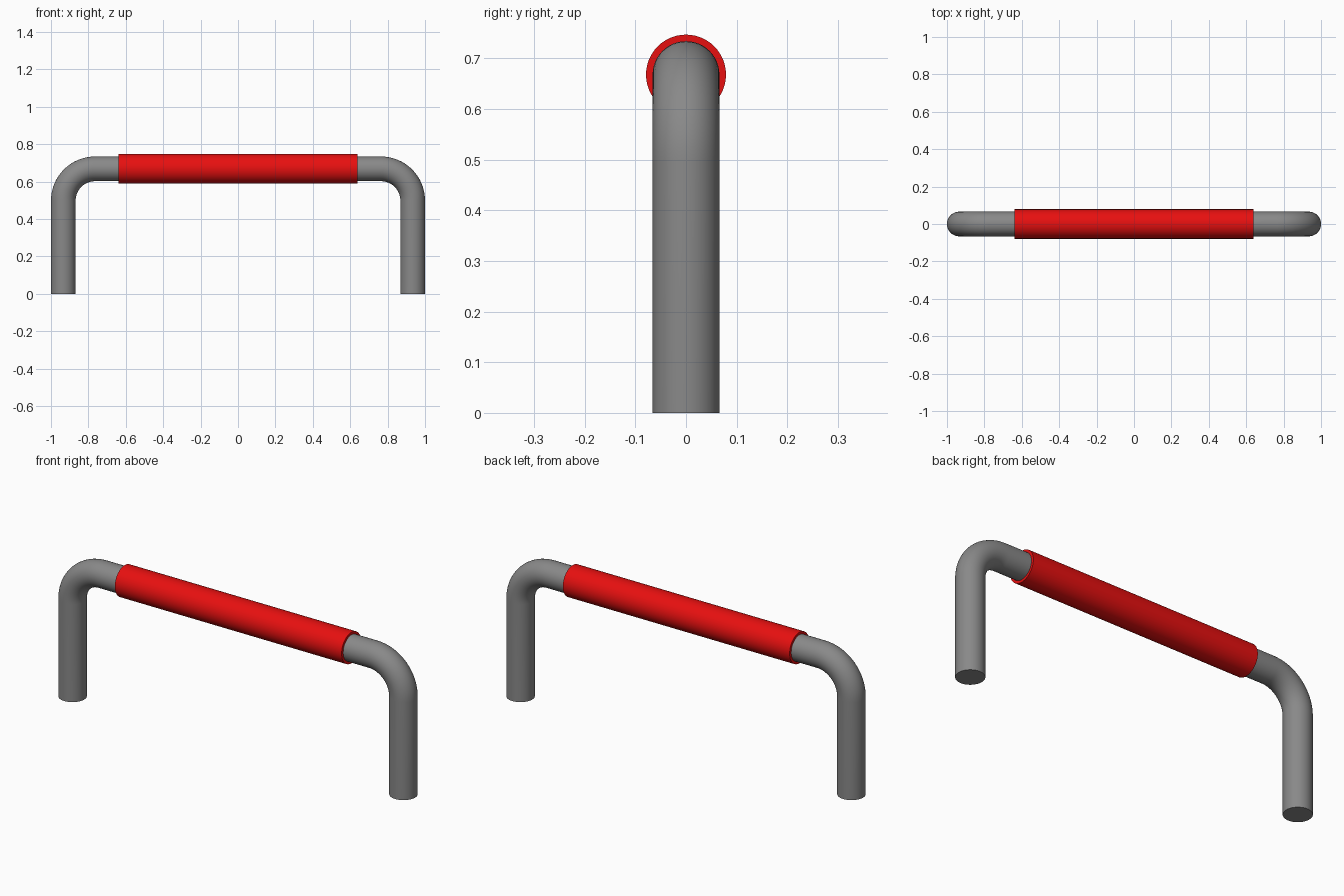
import bpy
import bmesh
from math import sin, cos, pi
from mathutils import Vector

cube = bpy.data.objects.get("Cube")
if cube:
    bpy.data.objects.remove(cube, do_unlink=True)

TUBE_R = 0.066
GRIP_R = 0.079
GRIP_HALF = 0.64
BEND_R = 0.17
LEG_X = 1.0 - TUBE_R
BAR_Z = 0.668


def make_material(name, colour):
    mat = bpy.data.materials.new(name)
    mat.use_nodes = True
    mat.diffuse_color = colour
    bsdf = mat.node_tree.nodes["Principled BSDF"]
    bsdf.inputs["Base Color"].default_value = colour
    bsdf.inputs["Roughness"].default_value = 0.5
    return mat


def finish(name, bm, mat):
    bmesh.ops.recalc_face_normals(bm, faces=bm.faces)
    mesh = bpy.data.meshes.new(name)
    bm.to_mesh(mesh)
    bm.free()
    mesh.materials.append(mat)
    obj = bpy.data.objects.new(name, mesh)
    bpy.context.collection.objects.link(obj)
    bpy.ops.object.select_all(action="DESELECT")
    obj.select_set(True)
    bpy.context.view_layer.objects.active = obj
    bpy.ops.object.shade_smooth_by_angle(angle=pi / 5)
    return obj


def bridge(bm, a, b):
    n = len(a)
    for i in range(n):
        j = (i + 1) % n
        bm.faces.new((a[i], a[j], b[j], b[i]))


def sweep_tube(name, path, radius, mat, sides=48):
    """Sweep a capped circle along a path lying in the XZ plane."""
    bm = bmesh.new()
    rings = []
    for point, tangent in path:
        side = Vector((0, 1, 0))
        up = tangent.cross(side)
        rings.append([bm.verts.new(point + radius * (cos(2 * pi * k / sides) * side
                                                     + sin(2 * pi * k / sides) * up))
                      for k in range(sides)])
    for a, b in zip(rings, rings[1:]):
        bridge(bm, a, b)
    bm.faces.new(rings[0])
    bm.faces.new(rings[-1])
    return finish(name, bm, mat)


def sleeve(name, half, outer, inner, mat, sides=48):
    """Hollow cylinder along X with flat ring ends."""
    bm = bmesh.new()
    rings = []
    for x, r in ((-half, inner), (-half, outer), (half, outer), (half, inner)):
        rings.append([bm.verts.new((x, r * cos(2 * pi * k / sides),
                                    BAR_Z + r * sin(2 * pi * k / sides)))
                      for k in range(sides)])
    for i in range(4):
        bridge(bm, rings[i], rings[(i + 1) % 4])
    return finish(name, bm, mat)


grey = make_material("grey metal", (0.25, 0.25, 0.25, 1))
red = make_material("red grip", (0.8, 0.005, 0.005, 1))

# Bent tube: left half of the path, then its mirror image
STEPS = 16
half_path = [(Vector((-LEG_X, 0, 0)), Vector((0, 0, 1)))]
for s in range(STEPS + 1):
    a = pi / 2 * s / STEPS
    half_path.append((Vector((-LEG_X + BEND_R * (1 - cos(a)), 0,
                              BAR_Z - BEND_R * (1 - sin(a)))),
                      Vector((sin(a), 0, cos(a)))))
mirrored = [(Vector((-p.x, 0, p.z)), Vector((t.x, 0, -t.z)))
            for p, t in reversed(half_path)]
sweep_tube("handle_tube", half_path + mirrored, TUBE_R, grey)

# Thicker sleeve around the straight bar
sleeve("hand_grip", GRIP_HALF, GRIP_R, TUBE_R - 0.002, red)
